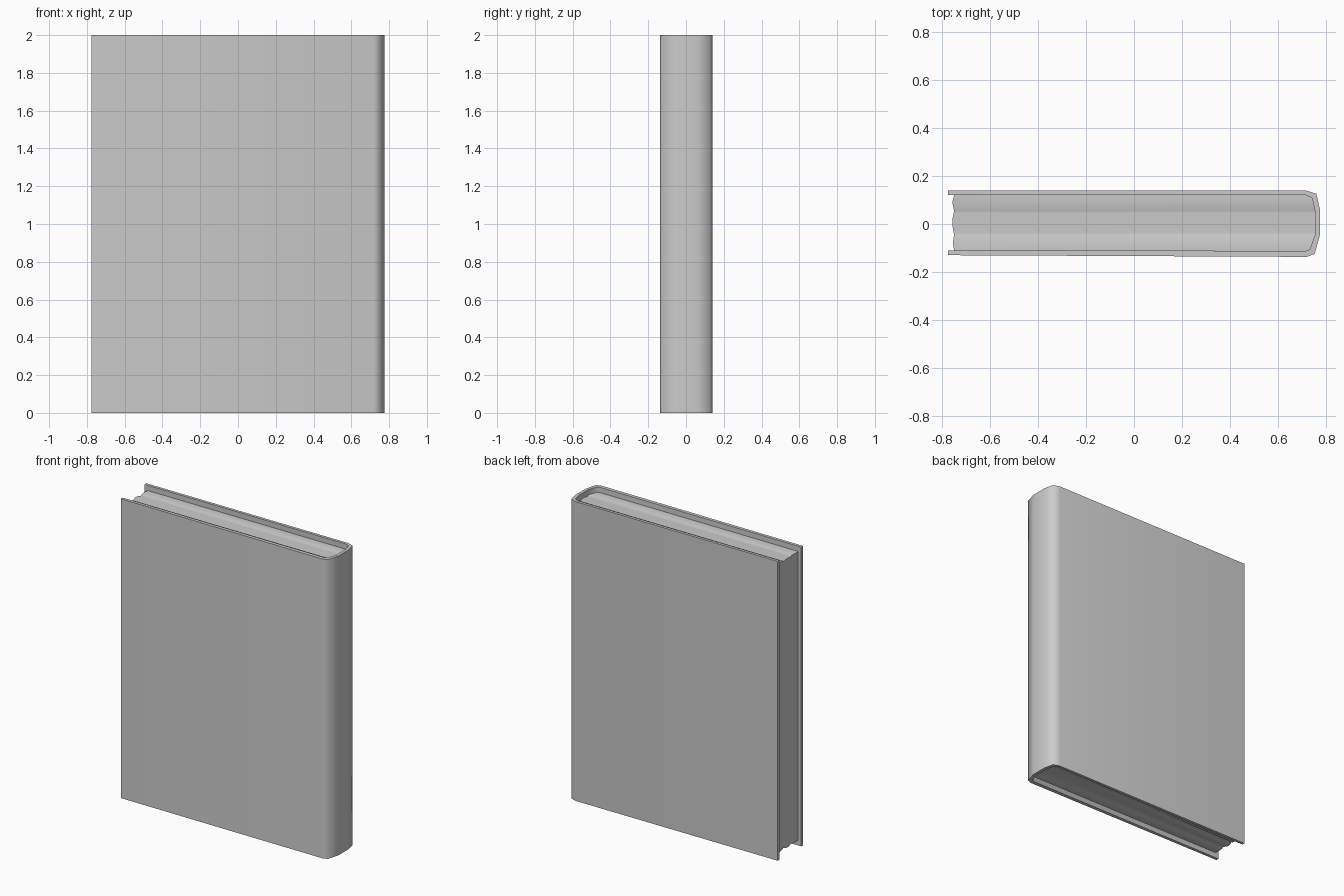
import bpy
import bmesh
from math import radians

cube = bpy.data.objects.get("Cube")
if cube:
    bpy.data.objects.remove(cube, do_unlink=True)

grey = bpy.data.materials.new("plain_grey")
grey.use_nodes = True
colour = (0.6, 0.6, 0.6, 1)
grey.diffuse_color = colour
grey.node_tree.nodes["Principled BSDF"].inputs["Base Color"].default_value = colour


def extrude_outline(name, outline, low, high):
    """Extrude a closed xy outline from z = low to z = high."""
    bm = bmesh.new()
    face = bm.faces.new([bm.verts.new((x, y, low)) for x, y in outline])
    made = bmesh.ops.extrude_face_region(bm, geom=[face])["geom"]
    top = [v for v in made if isinstance(v, bmesh.types.BMVert)]
    bmesh.ops.translate(bm, verts=top, vec=(0, 0, high - low))
    bmesh.ops.recalc_face_normals(bm, faces=bm.faces)
    mesh = bpy.data.meshes.new(name)
    bm.to_mesh(mesh)
    bm.free()
    mesh.materials.append(grey)
    obj = bpy.data.objects.new(name, mesh)
    bpy.context.collection.objects.link(obj)
    bpy.ops.object.select_all(action="DESELECT")
    obj.select_set(True)
    bpy.context.view_layer.objects.active = obj
    bpy.ops.object.shade_smooth_by_angle(angle=radians(60))
    return obj


# Cover: two boards joined by a rounded spine
outer = [(-0.775, 0.14), (0.715, 0.14), (0.76, 0.126), (0.775, 0.06),
         (0.775, -0.045), (0.753, -0.125), (0.72, -0.137), (-0.775, -0.13)]
inner = [(-0.775, 0.121), (0.715, 0.121), (0.742, 0.108), (0.754, 0.055),
         (0.754, -0.045), (0.733, -0.106), (0.715, -0.112), (-0.775, -0.11)]
extrude_outline("cover", outer + inner[::-1], 0, 2)

# Page block: fills the cover, with a gently wavy fore edge
fore_edge = [(-0.75, -0.11), (-0.755, -0.08), (-0.75, -0.045), (-0.757, -0.005),
             (-0.757, 0.02), (-0.75, 0.055), (-0.757, 0.09), (-0.75, 0.121)]
pages = extrude_outline("pages", inner[1:7] + fore_edge, 0.035, 1.965)

# Shallow grooves between the bundles of pages, top and bottom
bm = bmesh.new()
bm.from_mesh(pages.data)
for y in (-0.07, -0.035, 0.0, 0.045, 0.08):
    bmesh.ops.bisect_plane(bm, geom=bm.verts[:] + bm.edges[:] + bm.faces[:],
                           plane_co=(0, y, 0), plane_no=(0, 1, 0))
for v in bm.verts:
    if any(abs(v.co.y - y) < 0.001 for y in (-0.035, 0.045)):
        v.co.z += 0.008 if v.co.z < 1 else -0.008
bm.to_mesh(pages.data)
bm.free()
